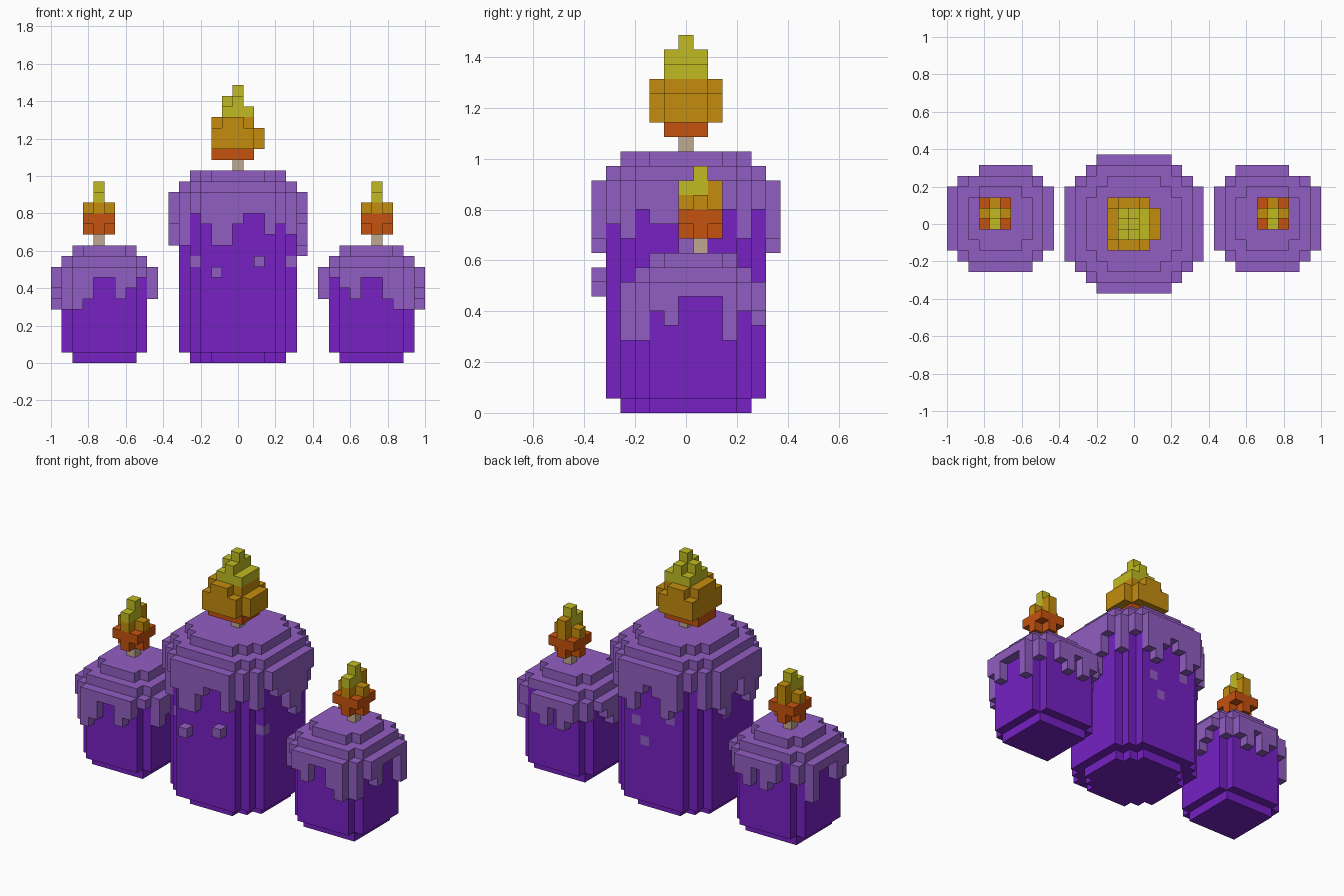
import bpy, bmesh
from mathutils import Vector

if "Cube" in bpy.data.objects:
    bpy.data.objects.remove(bpy.data.objects["Cube"], do_unlink=True)

V = 2 / 35  # edge length of one block


def material(name, rgb):
    lin = [((c / 255 + 0.055) / 1.055) ** 2.4 for c in rgb] + [1]
    m = bpy.data.materials.new(name)
    m.use_nodes = True
    m.diffuse_color = lin
    m.node_tree.nodes["Principled BSDF"].inputs["Base Color"].default_value = lin
    return m


DARK = material("dark purple wax", (118, 33, 195))
LIGHT = material("light purple wax", (145, 94, 194))
WICK = material("beige wick", (192, 168, 144))
RED = material("orange red flame", (198, 82, 14))
AMBER = material("amber flame", (196, 140, 14))
YELLOW = material("yellow flame", (193, 187, 34))


def disc(r, total):
    """Stepped octagon of block centres, limited in |x|, |y| and |x|+|y|."""
    axis = [-r + i for i in range(int(2 * r) + 1)]
    return {(x, y) for x in axis for y in axis if abs(x) + abs(y) <= total}


def layers(plan, z0, z1):
    return {(x, y, z) for x, y in plan for z in range(z0, z1 + 1)}


def block(x0, x1, y0, y1, z0, z1):
    return {(x0 + i, y0 + j, z) for i in range(int(x1 - x0) + 1)
            for j in range(int(y1 - y0) + 1) for z in range(z0, z1 + 1)}


def plus(x, y, z):
    return {(x, y, z), (x + 1, y, z), (x - 1, y, z), (x, y + 1, z), (x, y - 1, z)}


def build(name, groups, place):
    """Skin of a set of blocks; groups is a list of (material, blocks)."""
    cells = {}
    for i, (_, blocks) in enumerate(groups):
        for x, y, z in blocks:
            cells[place(x, y) + (z,)] = i
    bm = bmesh.new()
    for c, mat in cells.items():
        for a in range(3):
            for s in (-1, 1):
                n = list(c)
                n[a] += s
                if tuple(n) in cells:
                    continue
                mid = Vector((c[0], c[1], c[2] + 0.5))
                mid[a] += s / 2
                u, w = Vector(), Vector()
                u[(a + 1) % 3] = 0.5
                w[(a + 2) % 3] = 0.5 * s
                corners = (mid - u - w, mid + u - w, mid + u + w, mid - u + w)
                f = bm.faces.new([bm.verts.new(p * V) for p in corners])
                f.material_index = mat
    bmesh.ops.remove_doubles(bm, verts=bm.verts, dist=V / 100)
    # merge flat areas into clean faces
    bmesh.ops.dissolve_limit(bm, angle_limit=0.01, verts=bm.verts, edges=bm.edges,
                             delimit={'MATERIAL'})
    me = bpy.data.meshes.new(name)
    bm.to_mesh(me)
    bm.free()
    for m, _ in groups:
        me.materials.append(m)
    ob = bpy.data.objects.new(name, me)
    bpy.context.collection.objects.link(ob)
    return ob


def drips(outer, r, top, front, back, left, right):
    """Ring of hanging wax columns; each list gives the lowest block per column."""
    out = set()
    for i in range(len(front)):
        x = -(r - 1) + i
        y = max(b for a, b in outer if a == x)
        out |= layers({(x, -y)}, front[i], top) | layers({(x, y)}, back[i], top)
    for i in range(len(left)):
        y = -(len(left) - 1) / 2 + i
        out |= layers({(-r, y)}, right[i], top) | layers({(r, y)}, left[i], top)
    return out


# Large centre candle
def centre(x, y):
    return (x, y)


spots = {(-4, -4, 9), (5, -3, 9), (2, 5, 9), (1, 5, 7), (-2, 5, 10), (-5, 1, 10)}
body = layers(disc(4, 6), 0, 0) | layers(disc(5, 8), 1, 15)
build("large_candle_body", [(DARK, body), (LIGHT, spots)], centre)

wax = layers(disc(4, 6), 17, 17) | layers(disc(5, 8), 16, 16)
wax |= drips(disc(6, 9), 6, 15,
             front=[11, 14, 13, 11, 11, 13, 14, 14, 12, 13, 12],
             back=[12, 14, 12, 11, 13, 14, 13, 11, 12, 14, 12],
             left=[14, 13, 13, 11, 10, 12, 14],
             right=[13, 11, 12, 14, 13, 11, 12])
wax |= {(-2, -6, 8), (2, -6, 9)}  # loose drops
build("large_candle_melted_wax", [(LIGHT, wax)], centre)
build("large_candle_wick", [(WICK, {(0, 0, 18)})], centre)
build("large_candle_flame", [
    (RED, block(-2, 1, -1, 1, 19, 19)),
    (AMBER, block(-2, 1, -2, 2, 20, 21) | block(2, 2, -1, 1, 20, 21)
     | block(-2, 1, -1, 1, 22, 22) | block(-1, 0, -2, 2, 22, 22)),
    (YELLOW, block(-1, 1, -1, 1, 23, 23) | block(0, 0, -1, 1, 24, 24)
     | {(-1, 0, 24), (0, 0, 25)}),
], centre)

# Two small candles, mirrored left and right
for side, s in (("left", 1), ("right", -1)):
    def place(x, y, s=s):
        return (s * (12.5 + x), 0.5 + y)

    body = layers(disc(2.5, 5), 0, 0) | layers(disc(3.5, 6), 1, 8)
    build(side + "_candle_body", [(DARK, body)], place)

    wax = layers(disc(2.5, 4), 10, 10) | layers(disc(3.5, 6), 9, 9)
    wax |= drips(disc(4.5, 7), 4.5, 8,
                 front=[8, 7, 6, 8, 8, 6, 5, 5],
                 back=[7, 7, 6, 8, 6, 7, 9, 7],
                 left=[7, 6, 8, 8, 8, 5],
                 right=[6, 7, 8, 6, 7, 8])
    build(side + "_candle_melted_wax", [(LIGHT, wax)], place)
    build(side + "_candle_wick", [(WICK, {(0.5, 0.5, 11)})], place)
    build(side + "_candle_flame", [
        (RED, plus(0.5, 0.5, 12) | block(-0.5, 1.5, -0.5, 1.5, 13, 13)),
        (AMBER, plus(0.5, 0.5, 14) | {(0.5, 1.5, 15)}),
        (YELLOW, {(0.5, 0.5, 15), (0.5, -0.5, 15), (0.5, 0.5, 16)}),
    ], place)
